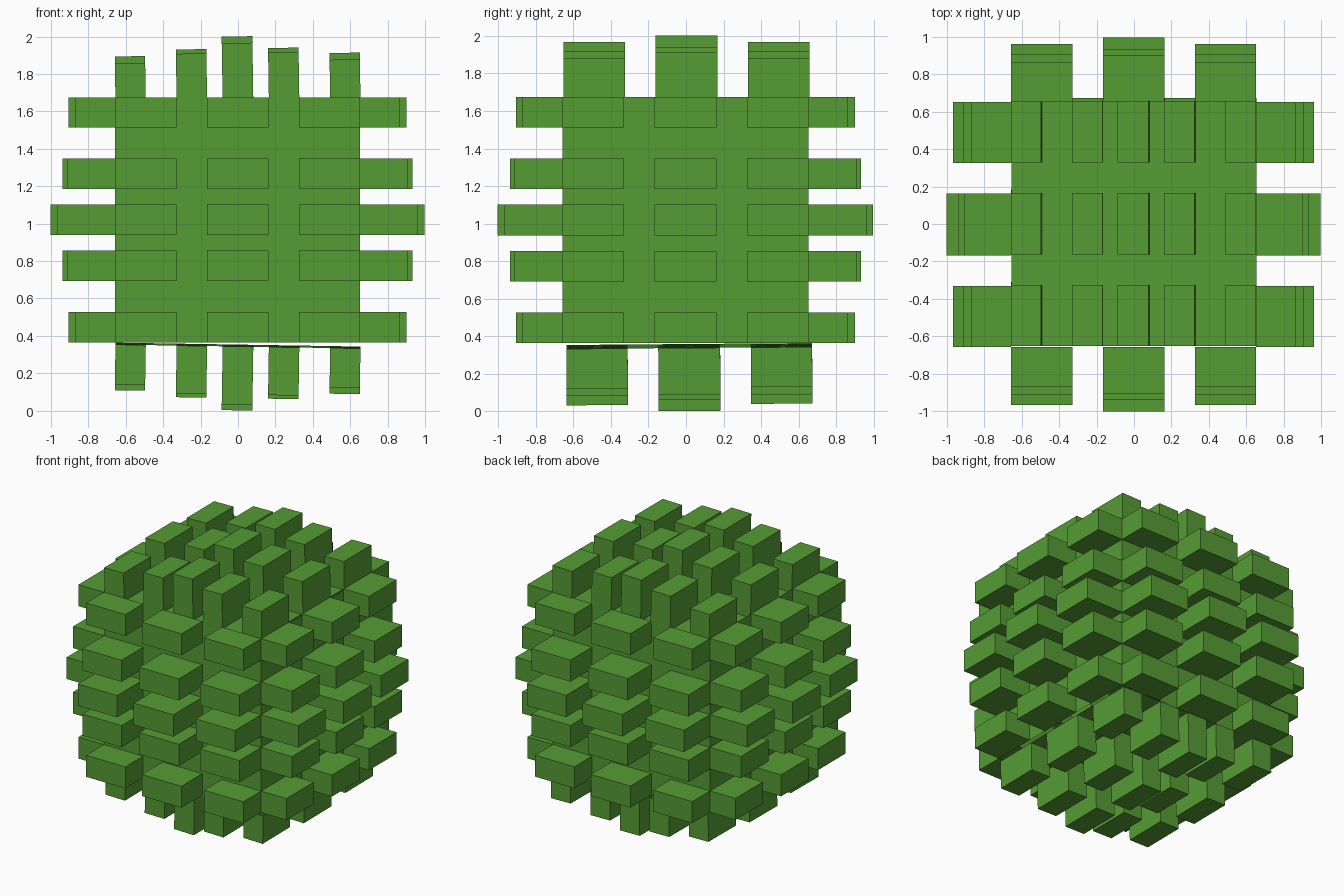
import bpy
import bmesh
from mathutils import Matrix, Vector

cube = bpy.data.objects.get("Cube")
if cube:
    bpy.data.objects.remove(cube, do_unlink=True)

# Single leaf green
green = bpy.data.materials.new("leaf_green")
green.use_nodes = True
color = (0.092, 0.335, 0.034, 1)
green.diffuse_color = color
green.node_tree.nodes["Principled BSDF"].inputs["Base Color"].default_value = color

HALF = 0.655
MID_Z = 1.02
# Cut lines across a panel: five narrow columns by three wide rows
U_CUTS = [-HALF, -0.493, -0.328, -0.165, -0.082, 0.082, 0.165, 0.328, 0.493, HALF]
V_CUTS = [-HALF, -0.328, -0.165, 0.165, 0.328, HALF]
# Block heights by distance from the panel centre
MID_ROW = [0.345, 0.28, 0.248]
OUTER_ROW = [0.31, 0.257, 0.212]


def panel(name, normal, u_axis, centre, tilt_x=0.0, tilt_y=0.0):
    """Flat square sheet with a grid of raised rectangular blocks."""
    bm = bmesh.new()
    grid = [[bm.verts.new((u, v, 0)) for v in V_CUTS] for u in U_CUTS]
    blocks = []
    for i in range(len(U_CUTS) - 1):
        for j in range(len(V_CUTS) - 1):
            face = bm.faces.new((grid[i][j], grid[i + 1][j],
                                 grid[i + 1][j + 1], grid[i][j + 1]))
            if i % 2 == 0 and j % 2 == 0:
                row = MID_ROW if j == 2 else OUTER_ROW
                blocks.append((face, row[abs(i // 2 - 2)]))

    # Raise each block straight out of the sheet
    for face, height in blocks:
        top = bmesh.ops.extrude_discrete_faces(bm, faces=[face])["faces"][0]
        bmesh.ops.translate(bm, verts=top.verts, vec=(0, 0, height))

    n, u = Vector(normal), Vector(u_axis)
    basis = Matrix((u, n.cross(u), n)).transposed().to_4x4()
    tilt = Matrix.Rotation(tilt_y, 4, "Y") @ Matrix.Rotation(tilt_x, 4, "X")
    bm.transform(Matrix.Translation(centre) @ tilt @ basis)

    mesh = bpy.data.meshes.new(name)
    bm.to_mesh(mesh)
    bm.free()
    mesh.materials.append(green)
    obj = bpy.data.objects.new(name, mesh)
    bpy.context.collection.objects.link(obj)


# Four upright sides, narrow block edges running up the height
SIDES = {"front": (0, -1, 0), "back": (0, 1, 0), "left": (1, 0, 0), "right": (-1, 0, 0)}
for side, normal in SIDES.items():
    centre = Vector(normal) * HALF + Vector((-0.002, -0.003, MID_Z))
    panel(side + "_block_panel", normal, (0, 0, 1), centre)

# Slightly tilted top and bottom
panel("top_block_panel", (0, 0, 1), (1, 0, 0), (0, 0.002, 1.656), tilt_y=-0.016)
panel("bottom_block_panel", (0, 0, -1), (1, 0, 0), (0, 0.017, 0.348),
      tilt_x=0.008, tilt_y=0.016)
